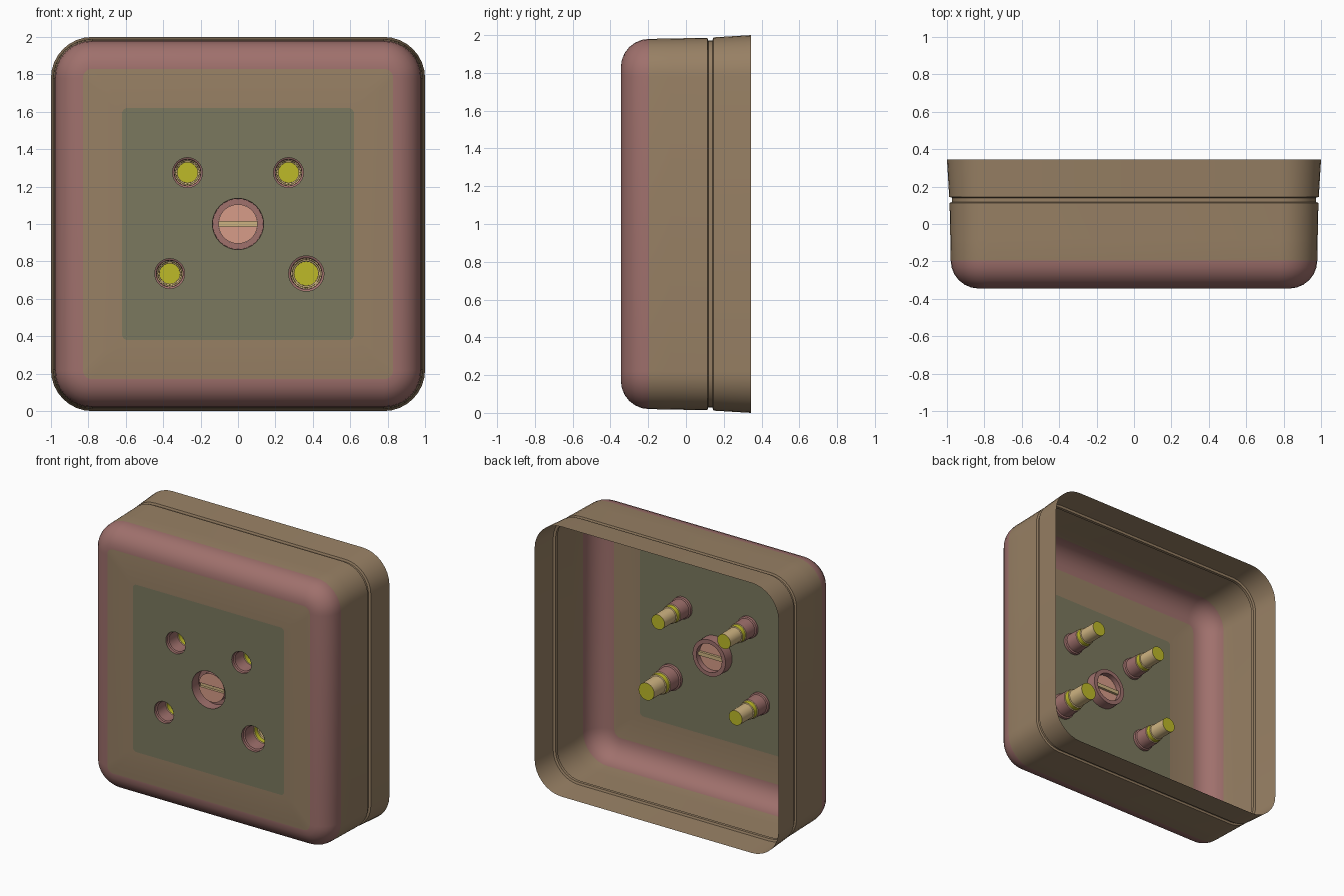
import bpy, bmesh
from math import pi, cos, sin, radians

if "Cube" in bpy.data.objects:
    bpy.data.objects.remove(bpy.data.objects["Cube"])


def material(name, r, g, b):
    m = bpy.data.materials.new(name)
    m.diffuse_color = ((r / 255) ** 2.2, (g / 255) ** 2.2, (b / 255) ** 2.2, 1)
    m.use_nodes = True
    m.node_tree.nodes["Principled BSDF"].inputs["Base Color"].default_value = m.diffuse_color
    return m


OLIVE = material("olive", 122, 120, 95)
BROWN = material("brown", 150, 127, 100)
MAUVE = material("mauve", 158, 112, 108)
SALMON = material("salmon", 214, 155, 135)
TAN = material("tan", 205, 178, 128)
YELLOW = material("yellow", 188, 184, 45)
MATS = [OLIVE, BROWN, MAUVE, SALMON, TAN, YELLOW]


def circle(cx, cz, r, y, n=32):
    return [(cx + r * cos(2 * pi * i / n), y, cz + r * sin(2 * pi * i / n)) for i in range(n)]


def rounded_square(w, r, y, seg=8):
    pts = []
    for k, (sx, sz) in enumerate([(1, 1), (-1, 1), (-1, -1), (1, -1)]):
        for i in range(seg + 1):
            a = pi / 2 * (k + i / seg)
            pts.append((sx * (w - r) + r * cos(a), y, 1 + sz * (w - r) + r * sin(a)))
    return pts


def skin(bm, loops, mats):
    """Bridge successive loops; returns the last ring of vertices."""
    rings = [[bm.verts.new(p) for p in loop] for loop in loops]
    for a, b, m in zip(rings, rings[1:], mats):
        n = len(a)
        for i in range(n):
            j = (i + 1) % n
            bm.faces.new((a[i], a[j], b[j], b[i])).material_index = MATS.index(m)
    return rings[-1]


def finish(bm, name, angle=32):
    mesh = bpy.data.meshes.new(name)
    bm.to_mesh(mesh)
    bm.free()
    for m in MATS:
        mesh.materials.append(m)
    ob = bpy.data.objects.new(name, mesh)
    bpy.context.collection.objects.link(ob)
    bpy.ops.object.select_all(action='DESELECT')
    ob.select_set(True)
    bpy.context.view_layer.objects.active = ob
    bpy.ops.object.shade_smooth_by_angle(angle=radians(angle))


FRONT = -0.345
# x, z, size factor of each pin socket
PINS = [(-0.27, 1.275, 1), (0.27, 1.275, 1), (-0.365, 0.735, 1), (0.365, 0.735, 1.18)]
HUB_R = 0.137

# Open-backed shell: tapered rim, seam groove, rounded front edge
profile = [(1.0, 0.345), (0.988, 0.145), (0.972, 0.14), (0.972, 0.118), (0.986, 0.113), (0.982, -0.08)]
mats = [BROWN] * 6
for i in range(7):
    a = pi / 2 * i / 6
    profile.append((0.83 + 0.15 * cos(a), -0.195 - 0.15 * sin(a)))
mats += [MAUVE] * 6 + [BROWN]
loops = [rounded_square(w, w - 0.78, y) for w, y in profile]
loops.append(rounded_square(0.62, 0.03, FRONT))
bm = bmesh.new()
inner = skin(bm, loops, mats)

# Front panel with holes for the sockets and the hub
edges = [bm.edges.get((inner[i - 1], inner[i])) for i in range(len(inner))]
for x, z, r in [(x, z, 0.08 * s) for x, z, s in PINS] + [(0, 1, HUB_R)]:
    ring = [bm.verts.new(p) for p in circle(x, z, r, FRONT)]
    edges += [bm.edges.new((ring[i - 1], ring[i])) for i in range(len(ring))]
bmesh.ops.triangle_fill(bm, use_beauty=True, edges=edges, normal=(0, -1, 0))
finish(bm, "shell")

# Stepped sockets with a closed pin reaching backwards
steps = [(0.08, FRONT), (0.08, -0.325), (0.071, -0.32), (0.069, -0.225), (0.063, -0.222),
         (0.062, -0.19), (0.055, -0.187), (0.054, -0.058)]
for k, (x, z, s) in enumerate(PINS):
    bm = bmesh.new()
    end = skin(bm, [circle(x, z, r * s, y) for r, y in steps],
               [MAUVE, MAUVE, MAUVE, TAN, YELLOW, TAN, TAN])
    bm.faces.new(end).material_index = MATS.index(YELLOW)
    finish(bm, f"pin_socket_{k + 1}")

# Hub: recessed ring with a raised disc split by a slot
DISC_R, DISC_Y, SLOT_Y, SLOT = 0.105, -0.31, -0.292, 0.014
bm = bmesh.new()
skin(bm, [circle(0, 1, HUB_R, FRONT), circle(0, 1, HUB_R - 0.002, -0.27),
          circle(0, 1, DISC_R, -0.27), circle(0, 1, DISC_R, DISC_Y)], [MAUVE] * 3)
half_x = (DISC_R ** 2 - SLOT ** 2) ** 0.5
a0 = math_a = 0.1338
for sgn in (1, -1):
    arc = []
    for i in range(17):
        a = a0 + (pi - 2 * a0) * i / 16
        arc.append(bm.verts.new((sgn * DISC_R * cos(a), DISC_Y, 1 + sgn * DISC_R * sin(a))))
    bm.faces.new(arc).material_index = MATS.index(SALMON)
    wall = [(half_x, DISC_Y), (-half_x, DISC_Y), (-half_x, SLOT_Y), (half_x, SLOT_Y)]
    bm.faces.new([bm.verts.new((sgn * x, y, 1 + sgn * SLOT)) for x, y in wall]).material_index = MATS.index(TAN)
floor = [(-1, -1), (1, -1), (1, 1), (-1, 1)]
bm.faces.new([bm.verts.new((sx * half_x, SLOT_Y, 1 + sz * SLOT)) for sx, sz in floor]).material_index = MATS.index(TAN)
finish(bm, "slotted_hub")
